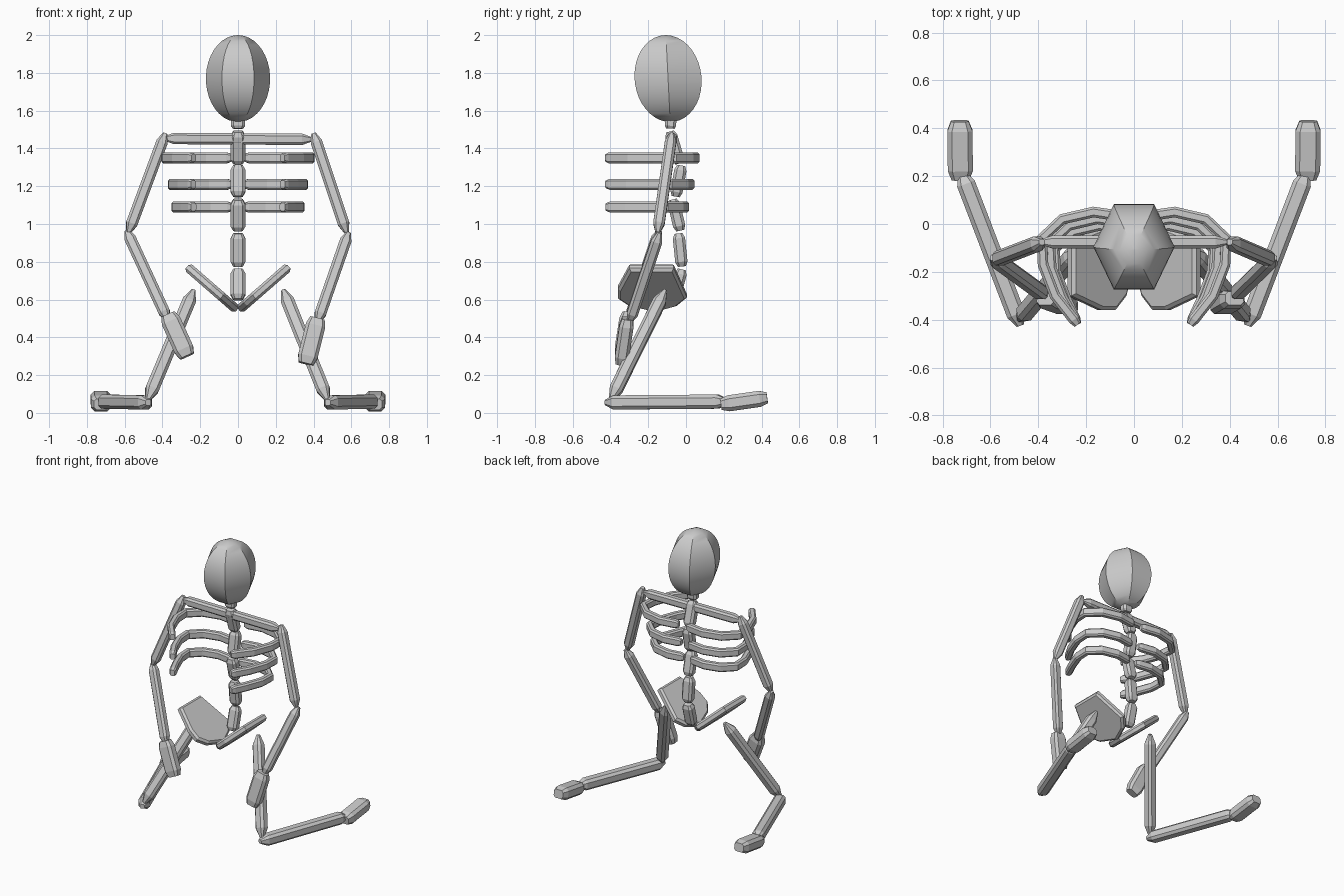
import bpy, bmesh, math
from mathutils import Vector

old = bpy.data.objects.get("Cube")
if old:
    bpy.data.objects.remove(old, do_unlink=True)

bone_grey = bpy.data.materials.new("bone_grey")
bone_grey.use_nodes = True
GREY = (0.6, 0.6, 0.6, 1)
bone_grey.diffuse_color = GREY
bone_grey.node_tree.nodes["Principled BSDF"].inputs["Base Color"].default_value = GREY


def finish(name, bm):
    bmesh.ops.recalc_face_normals(bm, faces=bm.faces)
    mesh = bpy.data.meshes.new(name)
    bm.to_mesh(mesh)
    bm.free()
    mesh.materials.append(bone_grey)
    obj = bpy.data.objects.new(name, mesh)
    bpy.context.collection.objects.link(obj)
    return obj


def loft(name, rings):
    """Skin a list of point rings and cap both ends."""
    bm = bmesh.new()
    loops = [[bm.verts.new(p) for p in ring] for ring in rings]
    n = len(loops[0])
    for a, b in zip(loops, loops[1:]):
        for i in range(n):
            j = (i + 1) % n
            bm.faces.new((a[i], a[j], b[j], b[i]))
    bm.faces.new(loops[0])
    bm.faces.new(loops[-1])
    return finish(name, bm)


def sweep(name, path, width, depth, taper=0.05, tip=0.4, ref=(0, 1, 0)):
    """Chamfered bar along a path, narrowing at both ends; depth runs along ref."""
    pts = [Vector(p) for p in path]
    first, last = (pts[1] - pts[0]).normalized(), (pts[-1] - pts[-2]).normalized()
    pts = [pts[0], pts[0] + first * taper] + pts[1:-1] + [pts[-1] - last * taper, pts[-1]]
    w, d = width / 2, depth / 2
    c = min(w, d) * 0.45
    quarter = [(w, d - c), (w - c, d)]
    section = quarter + [(-x, y) for x, y in quarter[::-1]]
    section += [(-x, -y) for x, y in section]
    rings = []
    for i, p in enumerate(pts):
        t = (pts[min(i + 1, len(pts) - 1)] - pts[max(i - 1, 0)]).normalized()
        side = t.cross(Vector(ref)).normalized()
        up = side.cross(t)
        s = tip if i in (0, len(pts) - 1) else 1
        rings.append([p + side * x * s + up * y * s for x, y in section])
    return loft(name, rings)


# Skull: six-sided egg, smooth down its length with sharp seams
rings = []
STEPS = 18
for k in range(STEPS + 1):
    a = math.pi * (0.04 + 0.955 * k / STEPS)
    z, r = 1.77 - 0.23 * math.cos(a), math.sin(a)
    y = -0.095 - 0.05 * (z - 1.77)
    rings.append([(0.17 * r * math.cos(i * math.pi / 3),
                   y + 0.205 * r * math.sin(i * math.pi / 3), z) for i in range(6)])
skull = loft("skull", rings)
bpy.context.view_layer.objects.active = skull
skull.select_set(True)
bpy.ops.object.shade_smooth_by_angle(angle=math.radians(30))
skull.select_set(False)

# Neck and spine, as (y, z) of top and bottom
sweep("neck", [(0, -0.08, 1.57), (0, -0.083, 1.505)], 0.075, 0.06, 0.015, 0.75)
spine = [(-0.085, 1.49, -0.035, 1.32), (-0.025, 1.31, -0.055, 1.145),
         (-0.07, 1.13, -0.03, 0.965), (-0.04, 0.95, -0.022, 0.775),
         (-0.022, 0.76, -0.065, 0.6)]
for i, (y0, z0, y1, z1) in enumerate(spine):
    sweep(f"vertebra_{i + 1}", [(0, y0, z0), (0, y1, z1)], 0.077, 0.065, 0.025, 0.65)

sweep("shoulder_bar", [(-0.39, -0.075, 1.453), (0.39, -0.075, 1.448)], 0.06, 0.055)

# Ribs: one half-loop in plan, nested smaller on each lower level
rib = [(0.035, 0.03), (0.17, 0.05), (0.3, 0.02), (0.385, -0.06),
       (0.38, -0.17), (0.33, -0.3), (0.235, -0.42)]
for side, label in ((1, "left"), (-1, "right")):
    for level, (z, sx, sy) in enumerate([(1.35, 1, 1), (1.21, 0.91, 0.94), (1.09, 0.86, 0.88)]):
        path = []
        for i, (x, y) in enumerate(rib):
            k = 1 if i == len(rib) - 1 else sx
            path.append((side * x * k, -0.42 + (y + 0.42) * sy, z))
        sweep(f"{label}_rib_{level + 1}", path, 0.045, 0.058, 0.025, 0.7, (0, 0, 1))

# Pelvis: two sloping plates meeting in a V, outlined in (y, z)
outline = [(-0.3, 0.775), (-0.065, 0.775), (0.005, 0.62), (-0.05, 0.575),
           (-0.16, 0.545), (-0.3, 0.575), (-0.36, 0.615), (-0.36, 0.665)]
for side, label in ((1, "left"), (-1, "right")):
    rings = []
    centre = Vector((side * 0.14, -0.18, 0.66))
    normal = Vector((-side * 0.66, 0, 0.75))
    for offset, scale in ((-0.025, 0.92), (-0.012, 1), (0.012, 1), (0.025, 0.92)):
        rings.append([centre + (Vector((side * (0.005 + (z - 0.545) * 1.15), y, z)) - centre) * scale
                      + normal * offset for y, z in outline])
    loft(f"{label}_pelvis_plate", rings)

# Limbs: start, end, width, depth, taper, tip
limbs = {
    "left_upper_arm": ((0.4, -0.075, 1.48), (0.575, -0.15, 0.955), 0.062, 0.06, 0.05, 0.4),
    "right_upper_arm": ((-0.385, -0.075, 1.48), (-0.58, -0.15, 0.955), 0.062, 0.06, 0.05, 0.4),
    "left_forearm": ((0.585, -0.14, 0.955), (0.42, -0.3, 0.48), 0.062, 0.06, 0.05, 0.4),
    "right_forearm": ((-0.59, -0.14, 0.965), (-0.37, -0.3, 0.49), 0.062, 0.06, 0.05, 0.4),
    "left_hand": ((0.42, -0.31, 0.5), (0.36, -0.345, 0.26), 0.105, 0.075, 0.04, 0.75),
    "right_hand": ((-0.37, -0.31, 0.52), (-0.27, -0.345, 0.3), 0.105, 0.075, 0.04, 0.75),
    "left_thigh": ((0.24, -0.11, 0.65), (0.475, -0.4, 0.065), 0.072, 0.07, 0.07, 0.3),
    "right_thigh": ((-0.235, -0.11, 0.65), (-0.48, -0.4, 0.065), 0.072, 0.07, 0.07, 0.3),
}
for name, (start, end, *size) in limbs.items():
    sweep(name, [start, end], *size)

# Lower legs lie back along the ground
for side, label in ((1, "left"), (-1, "right")):
    sweep(f"{label}_shin", [(side * 0.475, -0.425, 0.055), (side * 0.72, 0.215, 0.06)],
          0.078, 0.075, 0.05, 0.4, (0, 0, 1))
    sweep(f"{label}_foot", [(side * 0.725, 0.185, 0.045), (side * 0.728, 0.43, 0.08)],
          0.105, 0.085, 0.04, 0.7, (0, 0, 1))

# Settle the lowest surface onto the ground
bpy.context.view_layer.update()
